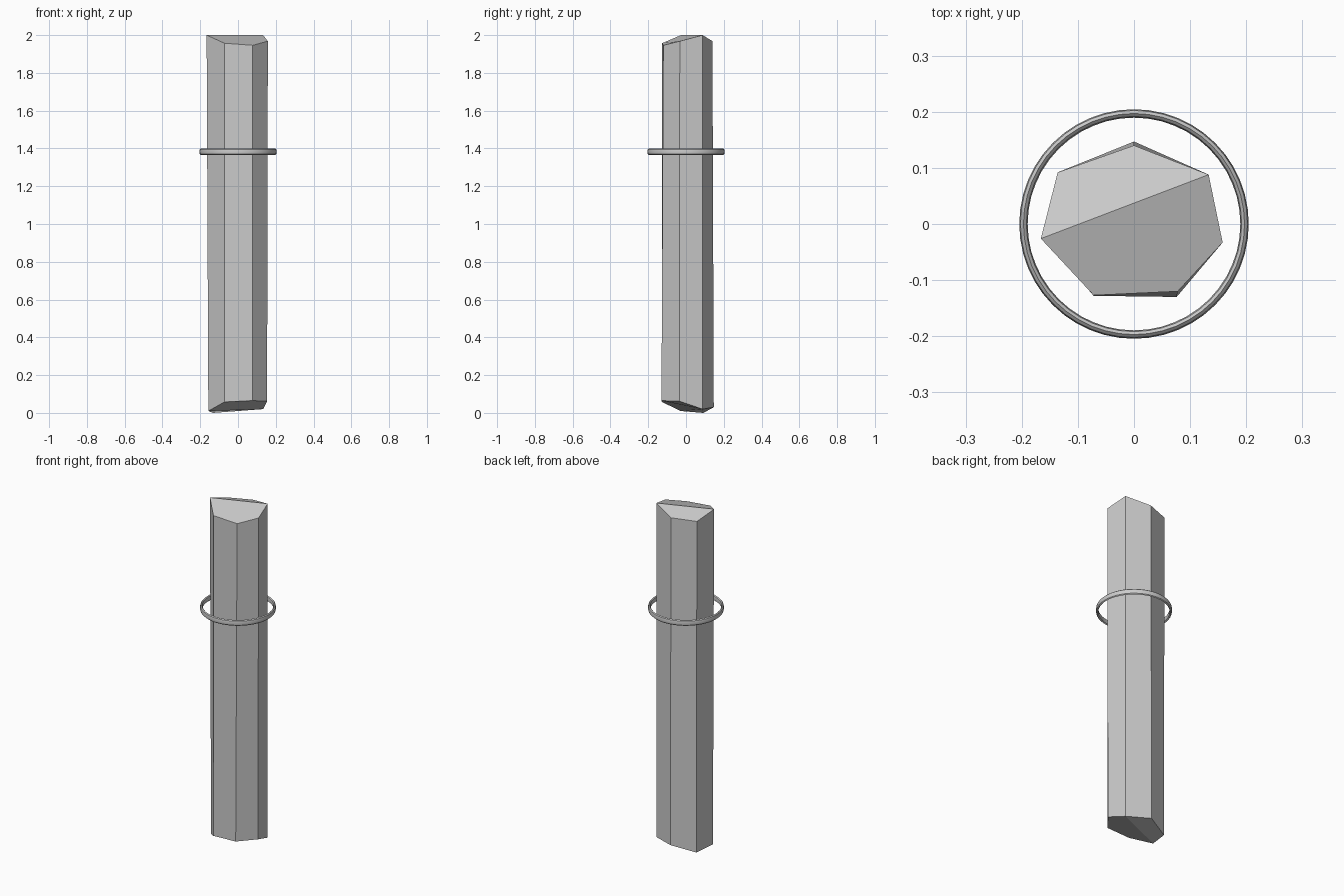
import bpy
import bmesh
import math

cube = bpy.data.objects.get("Cube")
if cube:
    bpy.data.objects.remove(cube, do_unlink=True)

grey = bpy.data.materials.new("stone_grey")
grey.use_nodes = True
colour = (0.6, 0.6, 0.6, 1)
grey.diffuse_color = colour
grey.node_tree.nodes["Principled BSDF"].inputs["Base Color"].default_value = colour

# Seven-sided column outline, counter-clockwise from the left back corner
TOP = [(0.133, 0.088, 2.0), (0, 0.14, 1.968), (-0.136, 0.092, 1.964),
       (-0.166, -0.026, 2.0), (-0.072, -0.127, 1.957),
       (0.078, -0.12, 1.946), (0.158, -0.033, 1.968)]
BOTTOM = [(0.133, 0.088, 0.02), (0, 0.147, 0.03), (-0.132, 0.092, 0),
          (-0.157, -0.028, 0.01), (-0.072, -0.128, 0.058),
          (0.076, -0.13, 0.065), (0.154, -0.034, 0.062)]


def add_column():
    bm = bmesh.new()
    top = [bm.verts.new(p) for p in TOP]
    low = [bm.verts.new(p) for p in BOTTOM]
    count = len(top)
    # Side panels
    for i in range(count):
        j = (i + 1) % count
        bm.faces.new((low[i], low[j], top[j], top[i]))
    # Each end is cut in two slopes that meet on a ridge
    for ring in (top, low):
        bm.faces.new(ring[:4])
        bm.faces.new(ring[3:] + ring[:1])
    bmesh.ops.recalc_face_normals(bm, faces=bm.faces)
    mesh = bpy.data.meshes.new("column")
    bm.to_mesh(mesh)
    bm.free()
    mesh.materials.append(grey)
    column = bpy.data.objects.new("column", mesh)
    bpy.context.collection.objects.link(column)


add_column()

# Thin floating band around the column, taller than it is thick
bpy.ops.mesh.primitive_torus_add(location=(0, 0, 1.383), major_radius=0.197,
                                 minor_radius=0.0075, major_segments=48,
                                 minor_segments=8)
band = bpy.context.object
band.name = "floating_ring"
band.scale.z = 2.3
bpy.ops.object.transform_apply(location=False, rotation=False, scale=True)
band.data.materials.append(grey)
bpy.ops.object.shade_smooth_by_angle(angle=math.radians(30))
